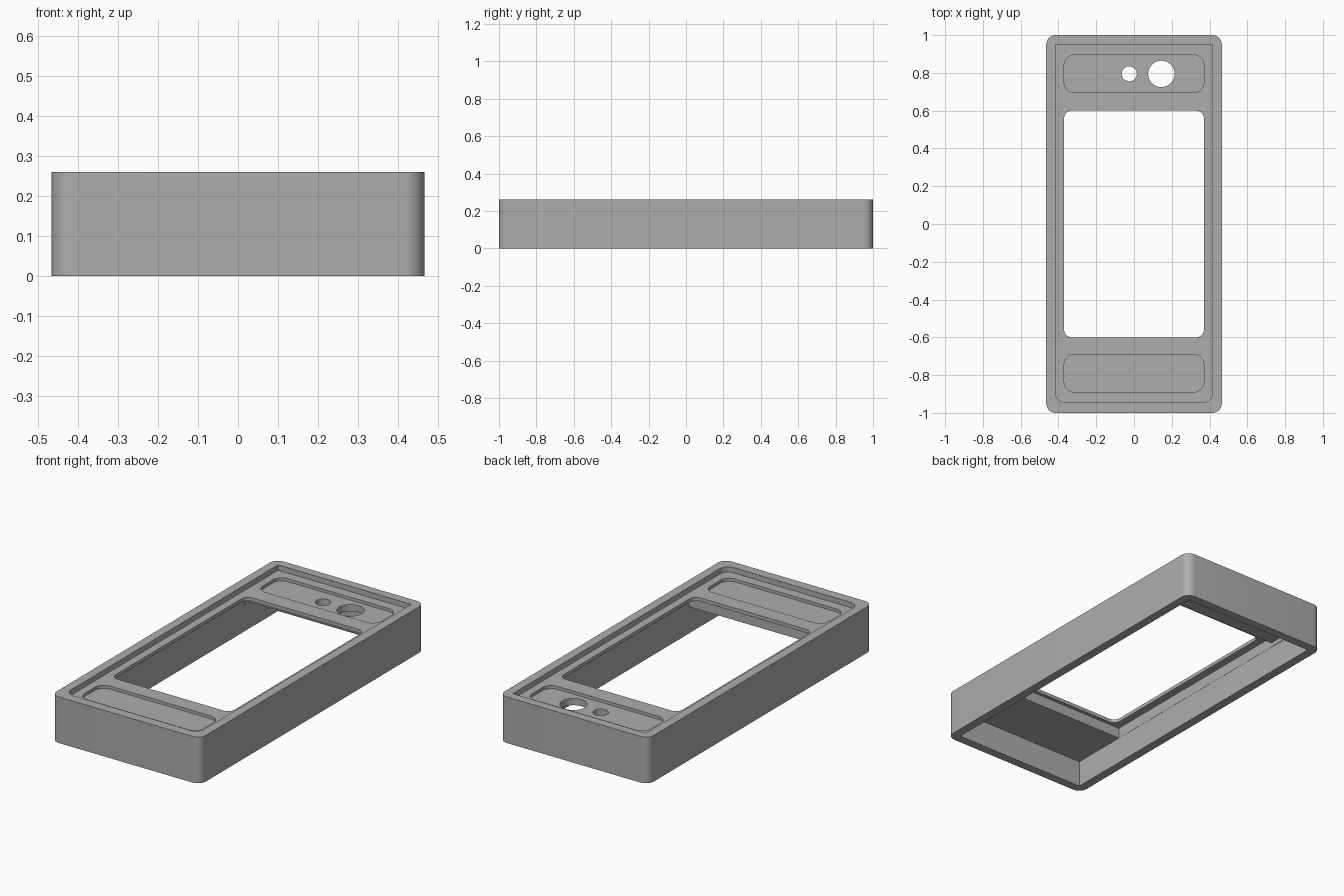
import bpy, bmesh, math

cube = bpy.data.objects.get("Cube")
if cube:
    bpy.data.objects.remove(cube)

grey = bpy.data.materials.new("plain_grey")
grey.use_nodes = True
GREY = (0.42, 0.42, 0.42, 1)
grey.diffuse_color = GREY
grey.node_tree.nodes["Principled BSDF"].inputs["Base Color"].default_value = GREY


def block(name, x, y, z, front_r=0.0, back_r=0.0, steps=8):
    """Upright prism with separate corner radii at its front and back."""
    pts = []
    corners = [(x[1], y[1], back_r), (x[0], y[1], back_r),
               (x[0], y[0], front_r), (x[1], y[0], front_r)]
    for i, (cx, cy, r) in enumerate(corners):
        sx, sy = (1 if cx == x[1] else -1), (1 if cy == y[1] else -1)
        n = steps if r else 0
        for k in range(n + 1):
            a = math.pi / 2 * (i + (k / n if n else 0))
            pts.append((cx - sx * r + r * math.cos(a), cy - sy * r + r * math.sin(a)))
    bm = bmesh.new()
    face = bm.faces.new([bm.verts.new((px, py, z[0])) for px, py in pts])
    up = bmesh.ops.extrude_face_region(bm, geom=[face])["geom"]
    bmesh.ops.translate(bm, vec=(0, 0, z[1] - z[0]),
                        verts=[v for v in up if isinstance(v, bmesh.types.BMVert)])
    bmesh.ops.recalc_face_normals(bm, faces=bm.faces)
    mesh = bpy.data.meshes.new(name)
    bm.to_mesh(mesh)
    bm.free()
    mesh.materials.append(grey)
    obj = bpy.data.objects.new(name, mesh)
    bpy.context.collection.objects.link(obj)
    return obj


def round_block(name, x, y, r, z):
    return block(name, (x - r, x + r), (y - r, y + r), z, r, r, 12)


# Outer shell
TOP = 0.26
FLOOR = 0.23
case = block("case_frame", (-0.465, 0.465), (-1, 1), (0, TOP), 0.05, 0.05)

INNER, WINDOW = (-0.415, 0.415), (-0.37, 0.37)
cutters = [
    # Recess in the top and the window through it
    block("top_recess", INNER, (-0.945, 0.95), (FLOOR, 0.4), 0.05, 0),
    block("window_cut", WINDOW, (-0.6, 0.6), (-0.1, 0.41), 0.04, 0.04),
    # Shallow pockets at both ends
    block("front_pocket", WINDOW, (-0.89, -0.69), (0.213, 0.42), 0.055, 0.055),
    block("back_pocket", WINDOW, (0.695, 0.895), (0.213, 0.43), 0.055, 0.055),
    # Round holes
    round_block("small_hole", -0.025, 0.795, 0.04, (-0.12, 0.44)),
    round_block("large_hole", 0.145, 0.795, 0.07, (-0.13, 0.45)),
    # Hollow underside, deeper behind the window
    block("underside_hollow", INNER, (-0.95, 0.95), (-0.14, 0.15)),
    block("screen_bay", (-0.414, 0.414), (-0.62, 0.65), (-0.15, 0.21)),
    block("back_bay", (-0.413, 0.413), (0.64, 0.949), (-0.16, 0.175)),
]
bpy.context.view_layer.objects.active = case
case.select_set(True)
for cutter in cutters:
    cutter.hide_render = True
    mod = case.modifiers.new(cutter.name, "BOOLEAN")
    mod.operation = "DIFFERENCE"
    mod.solver = "EXACT"
    mod.object = cutter
    bpy.ops.object.modifier_apply(modifier=mod.name)
for cutter in cutters:
    bpy.data.objects.remove(cutter)

bpy.ops.object.shade_smooth_by_angle(angle=math.radians(30))
